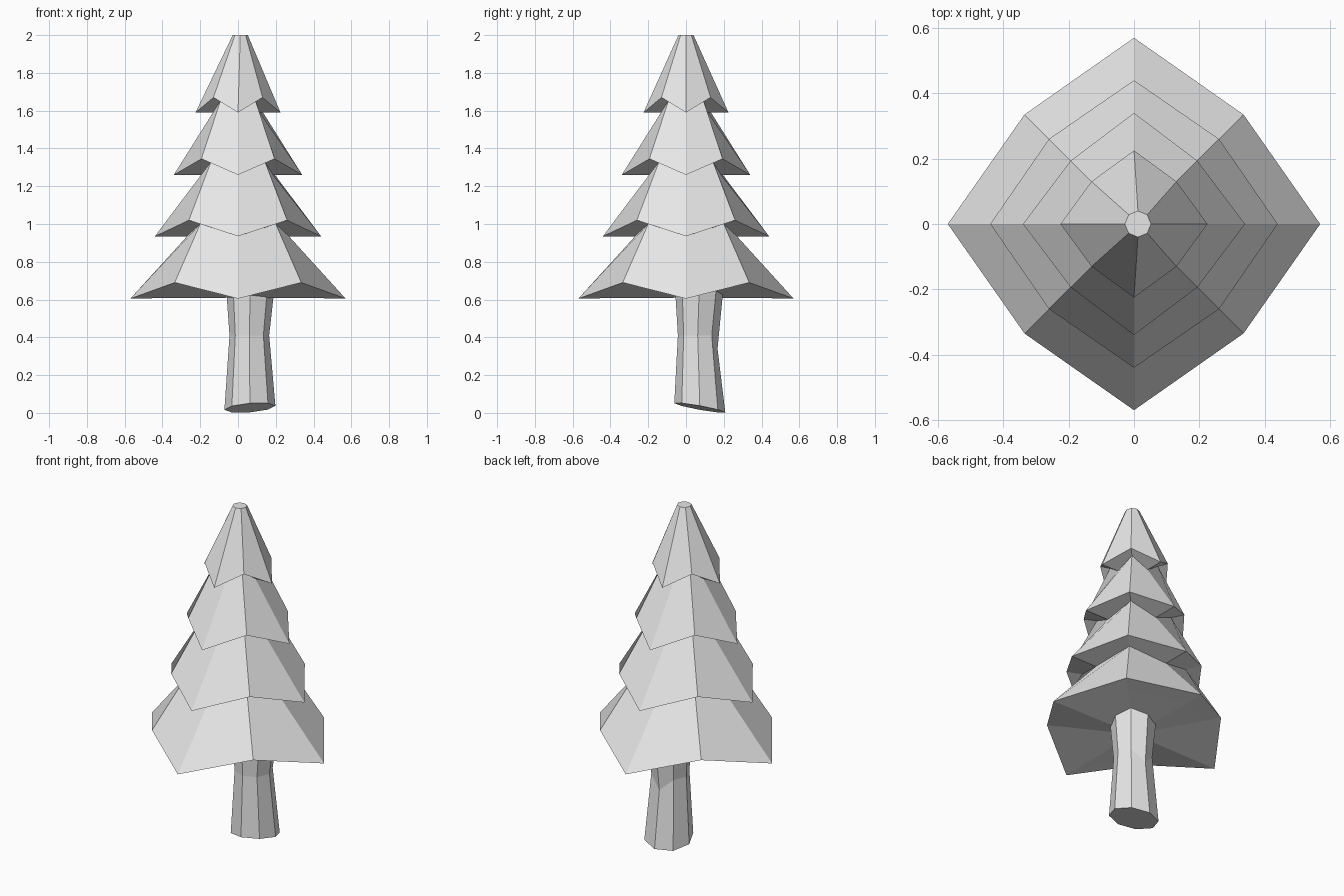
import bpy, bmesh
from math import cos, sin, pi

cube = bpy.data.objects.get("Cube")
if cube:
    bpy.data.objects.remove(cube, do_unlink=True)

grey = bpy.data.materials.new("plain_grey")
grey.use_nodes = True
colour = (0.8, 0.8, 0.8, 1)
grey.diffuse_color = colour
grey.node_tree.nodes["Principled BSDF"].inputs["Base Color"].default_value = colour

SIDES = 8


def ring(bm, r_main, z_main, r_diag, z_diag, cx=0.0, cy=0.0):
    """Octagon whose diagonal corners have their own radius and height."""
    verts = []
    for i in range(SIDES):
        a = 2 * pi * i / SIDES
        r, z = (r_diag, z_diag) if i % 2 else (r_main, z_main)
        verts.append(bm.verts.new((cx + r * cos(a), cy + r * sin(a), z)))
    return verts


def bridge(bm, rings):
    for low, high in zip(rings, rings[1:]):
        for i in range(SIDES):
            j = (i + 1) % SIDES
            bm.faces.new((low[i], low[j], high[j], high[i]))


def finish(bm, name):
    bmesh.ops.recalc_face_normals(bm, faces=bm.faces)
    mesh = bpy.data.meshes.new(name)
    bm.to_mesh(mesh)
    bm.free()
    mesh.materials.append(grey)
    obj = bpy.data.objects.new(name, mesh)
    bpy.context.collection.objects.link(obj)


# Foliage: each tier has a pointed skirt, then tucks in under the next one
tiers = [
    # skirt radius, height, diagonal radius, height
    ((0.57, 0.605, 0.474, 0.69), (0.27, 0.935, 0.283, 1.0)),
    ((0.44, 0.935, 0.368, 1.02), (0.185, 1.26, 0.202, 1.33)),
    ((0.34, 1.26, 0.274, 1.345), (0.115, 1.59, 0.13, 1.655)),
    ((0.225, 1.59, 0.184, 1.67), (0.04, 2.0, 0.04, 2.0, 0.012)),
]
bm = bmesh.new()
rings = [ring(bm, 0.45, 0.607, 0.38, 0.675)]
for skirt, tuck in tiers:
    rings += [ring(bm, *skirt), ring(bm, *tuck)]
bridge(bm, rings)
bm.faces.new(rings[-1])
# Underside closes on a centre point hidden by the trunk
centre = bm.verts.new((0.0, 0.0, 0.61))
for i in range(SIDES):
    bm.faces.new((rings[0][i], rings[0][(i + 1) % SIDES], centre))
finish(bm, "foliage")

# Trunk: off-centre, with a waist and a slanted foot
bm = bmesh.new()
foot = ring(bm, 0.135, 0.027, 0.135, 0.027, 0.063, 0.073)
for v in foot:
    v.co.z += 0.08 * (v.co.x - 0.063) - 0.18 * (v.co.y - 0.073)
waist = ring(bm, 0.105, 0.41, 0.105, 0.41, 0.06, 0.062)
waist[2].co.z = 0.34
top = ring(bm, 0.128, 0.66, 0.128, 0.66, 0.065, 0.07)
bridge(bm, [foot, waist, top])
bm.faces.new(foot)
bm.faces.new(top)
finish(bm, "trunk")
